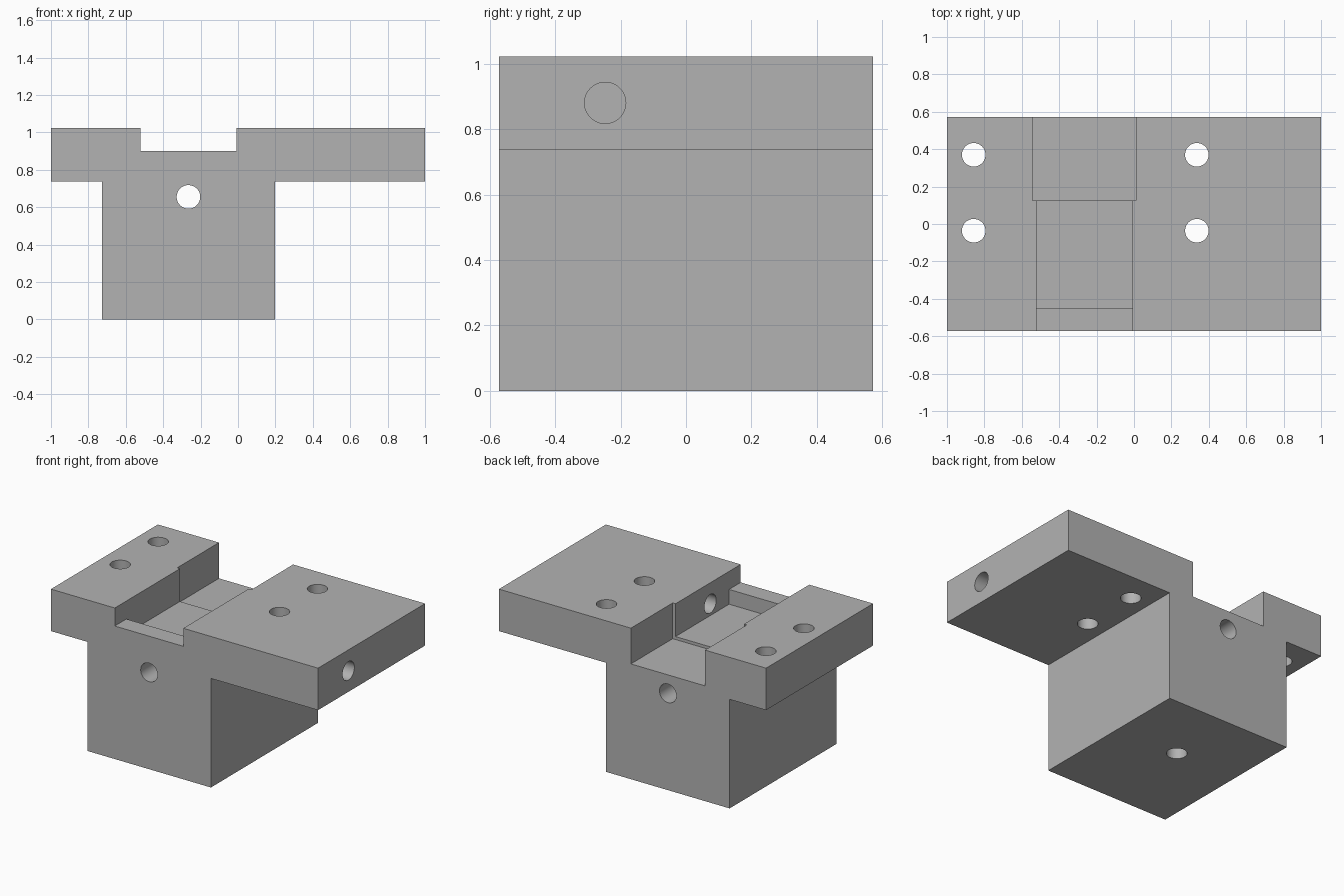
import bpy, bmesh
from math import pi
from mathutils import Matrix, Vector

cube = bpy.data.objects.get("Cube")
if cube:
    bpy.data.objects.remove(cube)

grey = bpy.data.materials.new("plain grey")
grey.use_nodes = True
colour = (0.45, 0.45, 0.45, 1)
grey.diffuse_color = colour
grey.node_tree.nodes["Principled BSDF"].inputs["Base Color"].default_value = colour

DEPTH, TOP, UNDER = 0.572, 1.022, 0.738
RADIUS = 0.063


def add_object(name, bm):
    bmesh.ops.recalc_face_normals(bm, faces=bm.faces)
    mesh = bpy.data.meshes.new(name)
    bm.to_mesh(mesh)
    bm.free()
    mesh.materials.append(grey)
    obj = bpy.data.objects.new(name, mesh)
    bpy.context.collection.objects.link(obj)
    return obj


def cut(bm):
    """Subtract a temporary solid from the body."""
    cutter = add_object("cutter", bm)
    cutter.hide_render = True
    mod = body.modifiers.new("cut", "BOOLEAN")
    mod.operation, mod.solver, mod.object = "DIFFERENCE", "EXACT", cutter
    bpy.ops.object.modifier_apply(modifier=mod.name)
    bpy.data.objects.remove(cutter)


def cut_box(low, high):
    low, high = Vector(low), Vector(high)
    bm = bmesh.new()
    bmesh.ops.create_cube(bm, size=1, matrix=Matrix.Translation((low + high) / 2)
                          @ Matrix.Diagonal((*(high - low), 1)))
    cut(bm)


def drill(start, end):
    start, end = Vector(start), Vector(end)
    axis = end - start
    turn = axis.to_track_quat("Z", "Y").to_matrix().to_4x4()
    bm = bmesh.new()
    bmesh.ops.create_cone(bm, cap_ends=True, segments=48, radius1=RADIUS, radius2=RADIUS,
                          depth=axis.length, matrix=Matrix.Translation((start + end) / 2) @ turn)
    cut(bm)


# T-shaped body, extruded front to back
profile = [(-1, TOP), (-1, UNDER), (-0.727, UNDER), (-0.727, 0),
           (0.198, 0), (0.198, UNDER), (1, UNDER), (1, TOP)]
bm = bmesh.new()
face = bm.faces.new([bm.verts.new((x, -DEPTH, z)) for x, z in profile])
extruded = bmesh.ops.extrude_face_region(bm, geom=[face])["geom"]
bmesh.ops.translate(bm, vec=(0, 2 * DEPTH, 0),
                    verts=[v for v in extruded if isinstance(v, bmesh.types.BMVert)])
body = add_object("mounting_block", bm)
bpy.context.view_layer.objects.active = body
body.select_set(True)

# Stepped channel: front lip, middle pocket, wider rear pocket
cut_box((-0.522, -0.7, 0.9), (-0.009, 0.2, 1.2))
cut_box((-0.522, -0.448, 0.8), (-0.009, 0.2, 1.2))
cut_box((-0.543, 0.125, 0.78), (0.012, 0.7, 1.2))

# Vertical screw holes through both flanges
for x in (-0.857, 0.336):
    for y in (-0.036, 0.37):
        drill((x, y, 0.6), (x, y, 1.2))

# Long hole, side set-screw hole and blind hole underneath
drill((-0.265, -0.7, 0.655), (-0.265, 0.7, 0.655))
drill((1.1, -0.247, 0.88), (-0.2, -0.247, 0.88))
drill((-0.265, 0.087, -0.1), (-0.265, 0.087, 0.4))

bpy.ops.object.shade_smooth_by_angle(angle=pi / 6)
